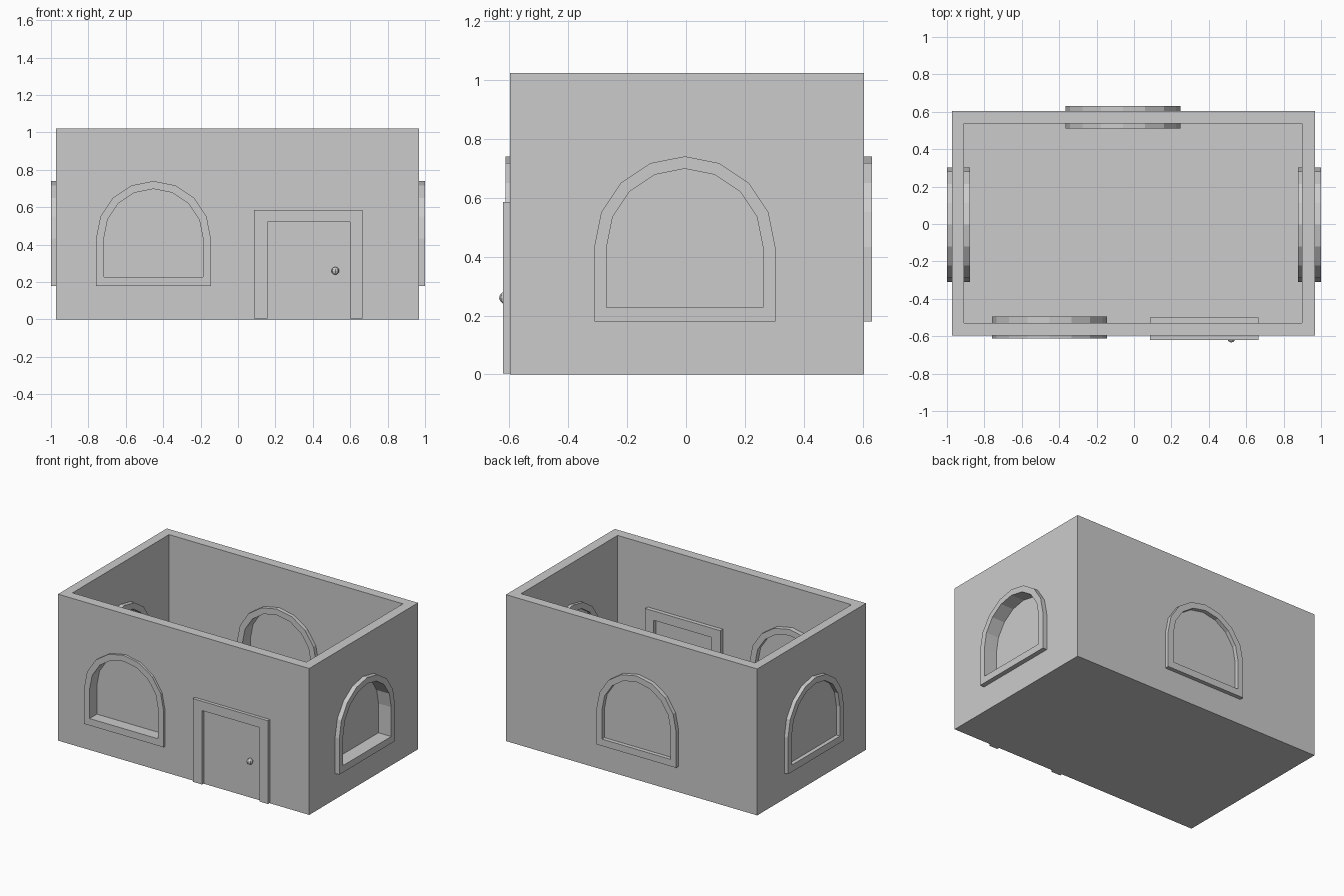
import bpy, bmesh
from math import sin, cos, pi
from mathutils import Matrix

if "Cube" in bpy.data.objects:
    bpy.data.objects.remove(bpy.data.objects["Cube"])


def finish(bm, name):
    bmesh.ops.recalc_face_normals(bm, faces=bm.faces)
    me = bpy.data.meshes.new(name)
    bm.to_mesh(me)
    bm.free()
    ob = bpy.data.objects.new(name, me)
    bpy.context.collection.objects.link(ob)
    return ob


def box(name, lo, hi):
    bm = bmesh.new()
    bmesh.ops.create_cube(bm, size=1)
    for v in bm.verts:
        v.co = [a + (b - a) * (c + 0.5) for a, b, c in zip(lo, hi, v.co)]
    return finish(bm, name)


def arch(r, bottom, spring=0.433, n=8):
    """Window outline: flat sill with a faceted half-circle top."""
    pts = [(-r, bottom), (r, bottom)]
    return pts + [(r * cos(pi * i / n), spring + r * sin(pi * i / n)) for i in range(n + 1)]


def prism(name, pts, y0, y1):
    bm = bmesh.new()
    f = bm.faces.new([bm.verts.new((x, y0, z)) for x, z in pts])
    ext = bmesh.ops.extrude_face_region(bm, geom=[f])
    bmesh.ops.translate(bm, vec=(0, y1 - y0, 0),
                        verts=[g for g in ext["geom"] if isinstance(g, bmesh.types.BMVert)])
    return finish(bm, name)


def frame(name, outer, inner, y0, y1, closed=True):
    """Frame of matching outer and inner outlines, y0 to y1 deep."""
    bm = bmesh.new()
    o0, i0, o1, i1 = [[bm.verts.new((x, y, z)) for x, z in p]
                      for y in (y0, y1) for p in (outer, inner)]
    n = len(outer)
    for k in range(n if closed else n - 1):
        j = (k + 1) % n
        for a, b in ((o0, i0), (i0, i1), (i1, o1), (o1, o0)):
            bm.faces.new((a[k], a[j], b[j], b[k]))
    if not closed:
        for k in (0, n - 1):
            bm.faces.new((o0[k], i0[k], i1[k], o1[k]))
    return finish(bm, name)


def subtract(target, cutter):
    m = target.modifiers.new("cut", 'BOOLEAN')
    m.object = cutter
    m.operation = 'DIFFERENCE'
    m.solver = 'EXACT'
    cutter.hide_render = True
    cutter.hide_set(True)


# Open-topped room with a floor
walls = box("walls", (-0.972, -0.597, 0), (0.968, 0.603, 1.022))
subtract(walls, box("room_cutter", (-0.908, -0.528, 0.066), (0.898, 0.536, 1.2)))

# Arched windows: name, turn, position along wall, outer and inner frame depth,
# recess start and end (a thin pane of wall is left behind)
windows = [
    ("front", 0, -0.452, -0.613, -0.494, -0.70, -0.532),
    ("right", 1, -0.004, -1.0, -0.877, -1.10, -0.902),
    ("back", 2, 0.058, -0.631, -0.510, -0.599, -0.45),
    ("left", 3, 0.004, -1.0, -0.877, -0.968, -0.80),
]
for name, turn, along, y0, y1, c0, c1 in windows:
    place = Matrix.Rotation(turn * pi / 2, 4, 'Z') @ Matrix.Translation((along, 0, 0))
    fr = frame(name + "_window_frame", arch(0.307, 0.18), arch(0.265, 0.228), y0, y1)
    cut = prism(name + "_window_cutter", arch(0.267, 0.226), c0, c1)
    for ob in (fr, cut):
        ob.data.transform(place)
    subtract(walls, cut)

# Door surround and knob
frame("door_frame",
      [(0.085, 0.004), (0.085, 0.585), (0.665, 0.585), (0.665, 0.004)],
      [(0.157, 0.004), (0.157, 0.52), (0.6, 0.52), (0.6, 0.004)],
      -0.62, -0.5, closed=False)
bm = bmesh.new()
bmesh.ops.create_uvsphere(bm, u_segments=8, v_segments=6, radius=0.021,
                          matrix=Matrix.Translation((0.52, -0.613, 0.26)))
finish(bm, "door_knob")
